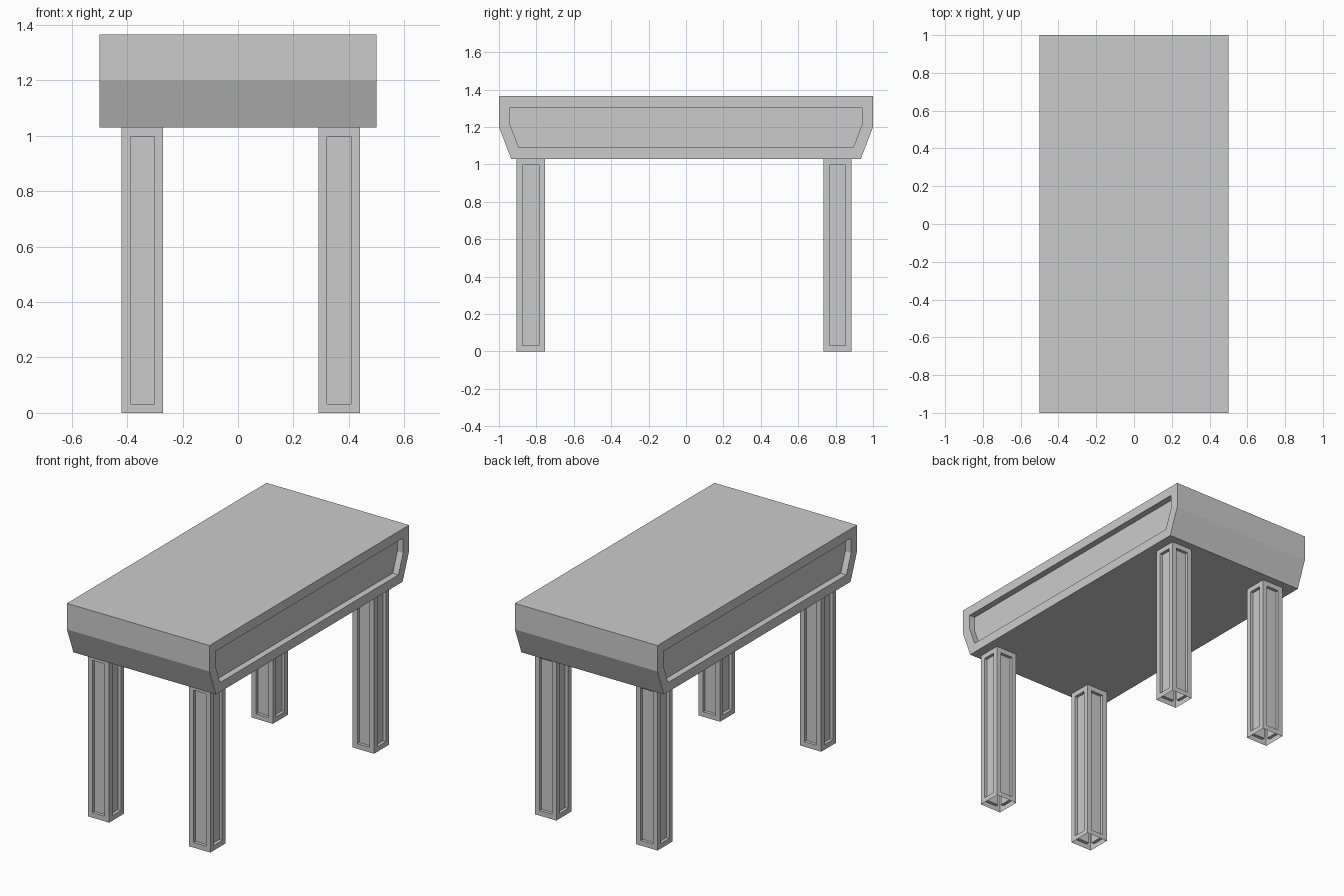
import bpy, bmesh
from mathutils import Vector

if "Cube" in bpy.data.objects:
    bpy.data.objects.remove(bpy.data.objects["Cube"])


def recess(bm, faces, margin, depth):
    """Sink a straight-walled panel into each face."""
    bmesh.ops.inset_individual(bm, faces=faces, thickness=margin, use_even_offset=True)
    normals = [f.normal.copy() for f in faces]
    new = bmesh.ops.extrude_discrete_faces(bm, faces=faces)["faces"]
    for f, n in zip(new, normals):
        bmesh.ops.translate(bm, verts=f.verts[:], vec=-n * depth)


def finish(bm, name):
    mesh = bpy.data.meshes.new(name)
    bm.to_mesh(mesh)
    bm.free()
    obj = bpy.data.objects.new(name, mesh)
    bpy.context.collection.objects.link(obj)
    return obj


# Table top: side profile extruded across x, with panelled ends
bm = bmesh.new()
profile = [(-0.935, 1.03), (0.935, 1.03), (1, 1.2), (1, 1.365), (-1, 1.365), (-1, 1.2)]
base = bm.faces.new([bm.verts.new((-0.5, y, z)) for y, z in profile])
ext = bmesh.ops.extrude_face_region(bm, geom=[base], use_keep_orig=True)["geom"]
bmesh.ops.translate(bm, vec=(1, 0, 0),
                    verts=[g for g in ext if isinstance(g, bmesh.types.BMVert)])
bmesh.ops.recalc_face_normals(bm, faces=bm.faces[:])
bm.normal_update()
recess(bm, [f for f in bm.faces if abs(f.normal.x) > 0.9], 0.06, 0.04)
finish(bm, "table_top")


# Legs: hollow square posts, open at the ends, with a sunken panel on each side
def leg(name, x, y):
    bm = bmesh.new()
    bmesh.ops.create_cube(bm, size=1)
    bmesh.ops.scale(bm, vec=(0.15, 0.15, 1.03), verts=bm.verts[:])
    bmesh.ops.translate(bm, vec=Vector((x, y, 0.515)), verts=bm.verts[:])
    bm.normal_update()
    ends = [f for f in bm.faces if abs(f.normal.z) > 0.9]
    bmesh.ops.delete(bm, geom=ends, context='FACES_ONLY')
    recess(bm, bm.faces[:], 0.032, 0.02)
    finish(bm, name)


for side, x in (("left", -0.345), ("right", 0.365)):
    for end, y in (("front", -0.83), ("back", 0.81)):
        leg(f"{end}_{side}_leg", x, y)
